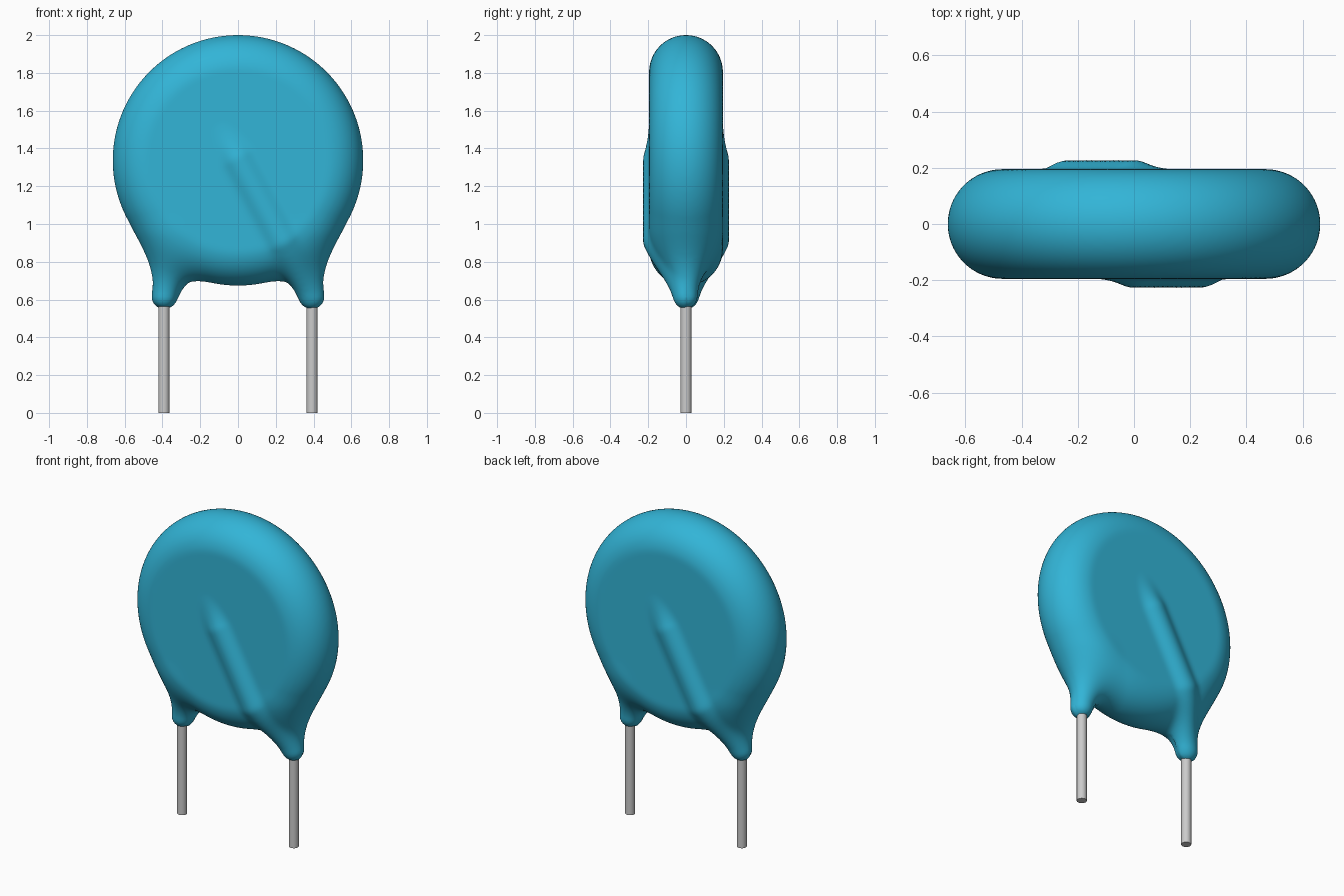
import bpy, bmesh, math
from mathutils import Vector, Matrix

if "Cube" in bpy.data.objects:
    bpy.data.objects.remove(bpy.data.objects["Cube"])

CZ, R, T = 1.337, 0.663, 0.195      # disc centre height, radius, half thickness
LEAD_X = 0.392


def material(name, rgb, rough):
    m = bpy.data.materials.new(name)
    m.use_nodes = True
    m.diffuse_color = (*rgb, 1)
    b = m.node_tree.nodes["Principled BSDF"]
    b.inputs["Base Color"].default_value = (*rgb, 1)
    b.inputs["Roughness"].default_value = rough
    return m


blue = material("blue coating", (0.032, 0.46, 0.68), 0.5)
grey = material("tinned wire", (0.6, 0.6, 0.6), 0.5)


# Rounded shapes, described by their distance functions and blended softly
def smooth_min(a, b, k):
    h = max(k - abs(a - b), 0) / k
    return min(a, b) - h * h * k / 4


def tapered_capsule(p, a, b, ra, rb):
    ab = b - a
    t = min(max((p - a).dot(ab) / ab.length_squared, 0), 1)
    return (p - a - ab * t).length - ra - (rb - ra) * t


NECK = (Vector((LEAD_X, 0, 0.614)), Vector((0.365, 0, 0.92)), 0.059, 0.048)
WIRE = [(Vector((LEAD_X - 0.004, 0, 0.62)), 0.045),
        (Vector((0.235, -0.16, 0.91)), 0.064),
        (Vector((0.0, -0.16, 1.34)), 0.064),
        (Vector((-0.075, -0.105, 1.475)), 0.06)]


def coating(p):
    q = math.hypot(p.x, p.z - CZ) - (R - T)
    d = math.hypot(max(q, 0), p.y) - T
    # front wire belongs to the +x lead, back wire to the -x lead
    s = p if p.x > 0 else Vector((-p.x, -p.y, p.z))
    d = smooth_min(d, tapered_capsule(s, *NECK), 0.2)
    s = p if p.y < 0 else Vector((-p.x, -p.y, p.z))
    w = min(tapered_capsule(s, a, b, ra, rb)
            for (a, ra), (b, rb) in zip(WIRE, WIRE[1:]))
    return smooth_min(d, w, 0.055)


def rod(bm, a, b, r, seg=24):
    v = b - a
    rot = v.to_track_quat('Z', 'Y').to_matrix().to_4x4()
    bmesh.ops.create_cone(bm, cap_ends=True, segments=seg, radius1=r, radius2=r,
                          depth=v.length, matrix=Matrix.Translation((a + b) / 2) @ rot)


def new_object(name, bm, mat):
    me = bpy.data.meshes.new(name)
    bm.to_mesh(me)
    bm.free()
    me.materials.append(mat)
    ob = bpy.data.objects.new(name, me)
    bpy.context.collection.objects.link(ob)
    return ob


# Rough disc with necks and wires, merged into one even skin
bm = bmesh.new()
rod(bm, Vector((0, -T, CZ)), Vector((0, T, CZ)), R, 96)
rim = [e for e in bm.edges if abs(e.verts[0].co.y - e.verts[1].co.y) < 1e-4]
bmesh.ops.bevel(bm, geom=rim, offset=T * 0.98, segments=8, profile=0.5, affect='EDGES')
for s in (1, -1):
    flip = Matrix.Diagonal((s, s, 1))
    rod(bm, flip @ Vector((LEAD_X, 0, 0.56)), flip @ Vector((0.365, 0, 0.95)), 0.06)
    rod(bm, flip @ WIRE[0][0], flip @ WIRE[1][0], 0.055)
body = new_object("coated_disc", bm, blue)
mod = body.modifiers.new("skin", 'REMESH')
mod.mode = 'VOXEL'
mod.voxel_size = 0.016
skin = bpy.data.meshes.new_from_object(body.evaluated_get(bpy.context.evaluated_depsgraph_get()))
body.modifiers.clear()

# Relax the skin and settle it on the blended shape
bm = bmesh.new()
bm.from_mesh(skin)
E = 0.001
DX, DY, DZ = Vector((E, 0, 0)), Vector((0, E, 0)), Vector((0, 0, E))
for step in range(6):
    if step < 4:
        bmesh.ops.smooth_vert(bm, verts=bm.verts, factor=0.5,
                              use_axis_x=True, use_axis_y=True, use_axis_z=True)
    for v in bm.verts:
        p = v.co.copy()
        d = coating(p)
        g = Vector((coating(p + DX) - d, coating(p + DY) - d, coating(p + DZ) - d)) / E
        if g.length > 0.2:
            move = g * (-d / g.length_squared)
            v.co = p + (move if move.length < 0.05 else move.normalized() * 0.05)
bmesh.ops.recalc_face_normals(bm, faces=bm.faces)
for f in bm.faces:
    f.smooth = True
    f.material_index = 0
bm.to_mesh(body.data)
bm.free()
bpy.data.meshes.remove(skin)

# Wire leads
for name, s in (("left_lead", 1), ("right_lead", -1)):
    bm = bmesh.new()
    rod(bm, Vector((s * LEAD_X, 0, 0)), Vector((s * LEAD_X, 0, 0.62)), 0.029, 32)
    for f in bm.faces:
        f.smooth = len(f.verts) == 4
    for e in bm.edges:
        e.smooth = all(len(f.verts) == 4 for f in e.link_faces)
    new_object(name, bm, grey)
